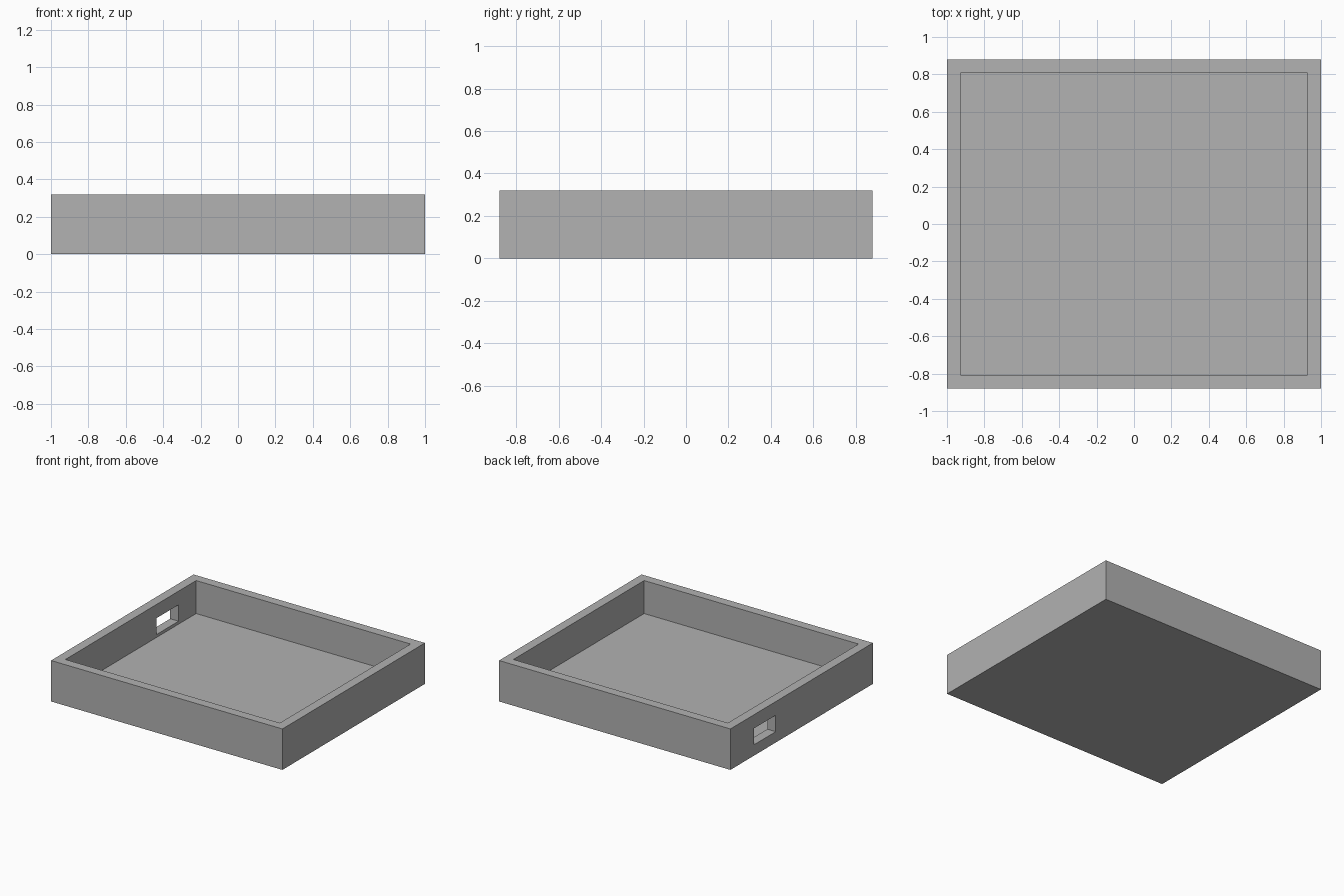
import bpy
import bmesh
from mathutils import Vector

cube = bpy.data.objects.get("Cube")
if cube:
    bpy.data.objects.remove(cube, do_unlink=True)

WIDTH, DEPTH, HEIGHT = 2.0, 1.76, 0.32
WALL, FLOOR = 0.103, 0.062

grey = bpy.data.materials.new("plain grey")
grey.use_nodes = True
colour = (0.445, 0.445, 0.445, 1)
grey.diffuse_color = colour
grey.node_tree.nodes["Principled BSDF"].inputs["Base Color"].default_value = colour


def box(name, low, high):
    """Axis-aligned box between two corners."""
    low, high = Vector(low), Vector(high)
    bm = bmesh.new()
    bmesh.ops.create_cube(bm, size=1)
    bmesh.ops.scale(bm, vec=high - low, verts=bm.verts)
    bmesh.ops.translate(bm, vec=(low + high) / 2, verts=bm.verts)
    mesh = bpy.data.meshes.new(name)
    bm.to_mesh(mesh)
    bm.free()
    mesh.materials.append(grey)
    obj = bpy.data.objects.new(name, mesh)
    bpy.context.collection.objects.link(obj)
    return obj


# Open tray: a block whose top is inset and sunk to the floor
tray = box("tray", (-WIDTH / 2, -DEPTH / 2, 0), (WIDTH / 2, DEPTH / 2, HEIGHT))
bm = bmesh.new()
bm.from_mesh(tray.data)
top = max(bm.faces, key=lambda f: f.calc_center_median().z)
bmesh.ops.inset_region(bm, faces=[top], thickness=WALL)
sunk = bmesh.ops.extrude_discrete_faces(bm, faces=[top])["faces"]
bmesh.ops.translate(bm, vec=(0, 0, FLOOR - HEIGHT), verts=sunk[0].verts)
bmesh.ops.recalc_face_normals(bm, faces=bm.faces)
bm.to_mesh(tray.data)
bm.free()

# Rectangular port through the -x wall, near the back
cutter = box("port_cutter", (-1.1, 0.32, 0.085), (-0.8, 0.59, 0.213))
cutter.hide_render = True
cutter.hide_viewport = False
port = tray.modifiers.new("port", "BOOLEAN")
port.operation = "DIFFERENCE"
port.solver = "EXACT"
port.object = cutter
bpy.context.view_layer.objects.active = tray
bpy.ops.object.modifier_apply(modifier=port.name)
bpy.data.objects.remove(cutter, do_unlink=True)
